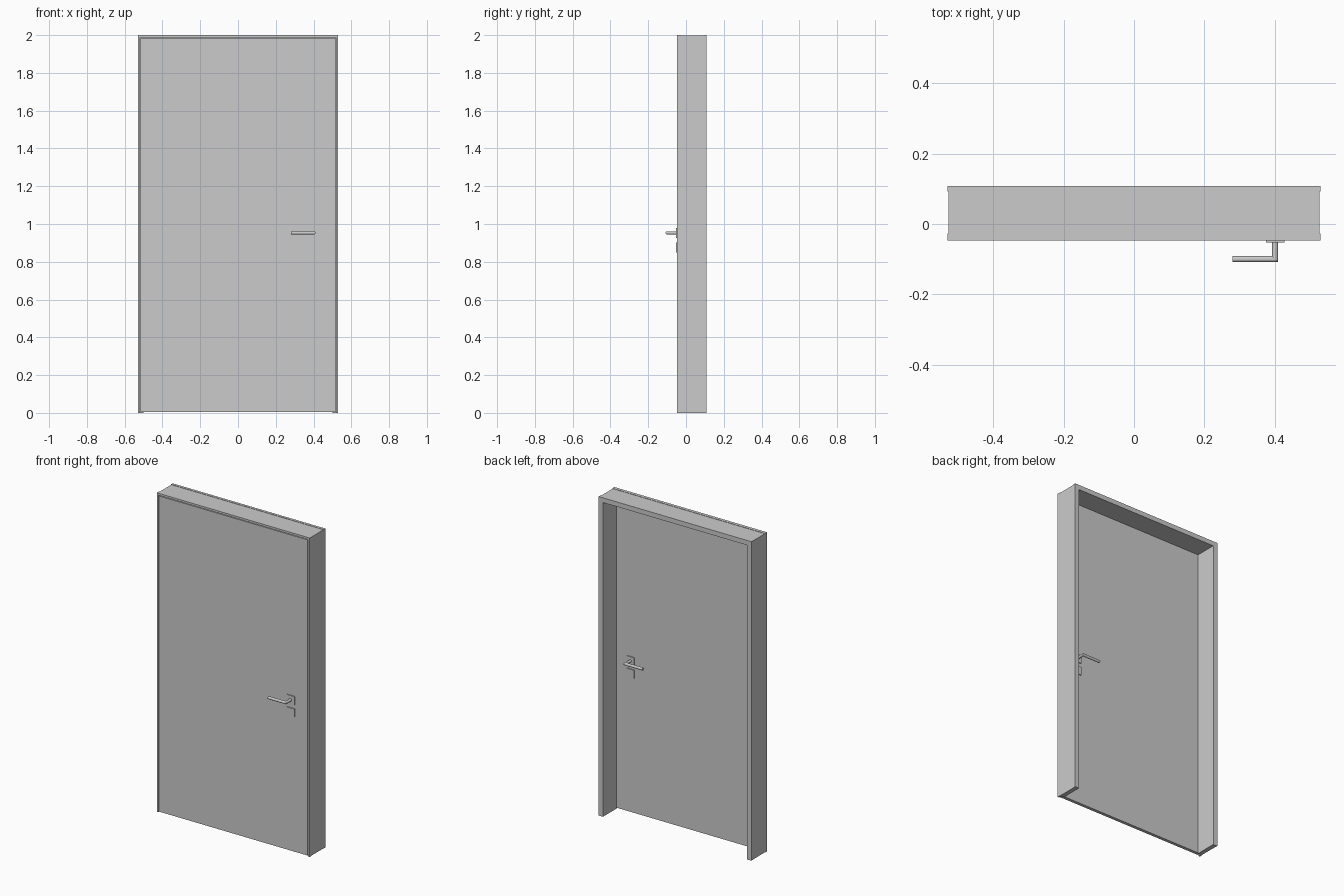
import bpy, bmesh
from math import cos, sin, tau

if "Cube" in bpy.data.objects:
    bpy.data.objects.remove(bpy.data.objects["Cube"])

Y_FRONT, Y_LEAF, Y_TRIM, Y_BACK = -0.047, -0.027, 0.092, 0.1085
W, H = 0.53, 2.0


def finish(name, bm, smooth=False):
    bmesh.ops.recalc_face_normals(bm, faces=bm.faces)
    mesh = bpy.data.meshes.new(name)
    bm.to_mesh(mesh)
    bm.free()
    ob = bpy.data.objects.new(name, mesh)
    bpy.context.collection.objects.link(ob)
    if smooth:
        bpy.ops.object.select_all(action='DESELECT')
        ob.select_set(True)
        bpy.context.view_layer.objects.active = ob
        bpy.ops.object.shade_smooth_by_angle()
    return ob


def box(name, x, y, z):
    bm = bmesh.new()
    bmesh.ops.create_cube(bm, size=1)
    for v in bm.verts:
        for i, (a, b) in enumerate((x, y, z)):
            v.co[i] = a if v.co[i] < 0 else b
    return finish(name, bm)


def portal(name, inner, top, y, inset=0.0):
    """Two jambs and a head, butt jointed"""
    for s, side in ((-1, "left"), (1, "right")):
        box(f"{name}_{side}", sorted((s * inner, s * (W - inset))), y, (0, top))
    box(f"{name}_head", (-W + inset, W - inset), y, (top, H - inset))


def lever(name, d, y0, reach):
    """Round lever with a mitred corner, d is the outward y direction"""
    bm = bmesh.new()
    n, r, x, z, tip = 24, 0.0085, 0.4015, 0.953, 0.28
    ye = y0 + d * reach
    rings = [[], [], []]
    for i in range(n):
        u, v = r * cos(tau * i / n), r * sin(tau * i / n)
        for ring, px, py in zip(rings, (x + u, x + u, tip), (y0, ye + d * u, ye + d * u)):
            ring.append(bm.verts.new((px, py, z + v)))
    for a, b in zip(rings, rings[1:]):
        for i in range(n):
            j = (i + 1) % n
            bm.faces.new((a[i], a[j], b[j], b[i]))
    bm.faces.new(rings[0])
    bm.faces.new(rings[2])
    finish(name, bm, True)


# Frame: narrow front rim, deep lining, rear trim
portal("front_rim", 0.519, 1.988, (Y_FRONT, Y_LEAF))
portal("frame_lining", 0.5, 1.97, (Y_LEAF, Y_TRIM), 0.002)
portal("rear_trim", 0.5, 1.97, (Y_TRIM, Y_BACK))

# Door leaf, set inside the front rim with a thin gap
box("door_leaf", (-0.515, 0.515), (Y_FRONT, Y_LEAF), (0.005, 1.984))

# Keyhole cutter
bm = bmesh.new()
bmesh.ops.create_cone(bm, cap_ends=True, segments=16, radius1=0.004, radius2=0.004, depth=0.3)
for v in bm.verts:
    v.co = (v.co.x + 0.4015, v.co.z, v.co.y + 0.876)
cutter = finish("keyhole_cutter", bm)
cutter.hide_render = True
cutter.hide_viewport = True

# Handle sets on both faces
for side, d, y in (("front", -1, Y_FRONT), ("back", 1, Y_LEAF)):
    ys = sorted((y, y + d * 0.006))
    box(f"{side}_handle_plate", (0.375, 0.428), ys, (0.927, 0.98))
    plate = box(f"{side}_lock_plate", (0.375, 0.428), ys, (0.85, 0.902))
    cut = plate.modifiers.new("keyhole", 'BOOLEAN')
    cut.operation = 'DIFFERENCE'
    cut.object = cutter
    lever(f"{side}_lever", d, y, 0.053)
